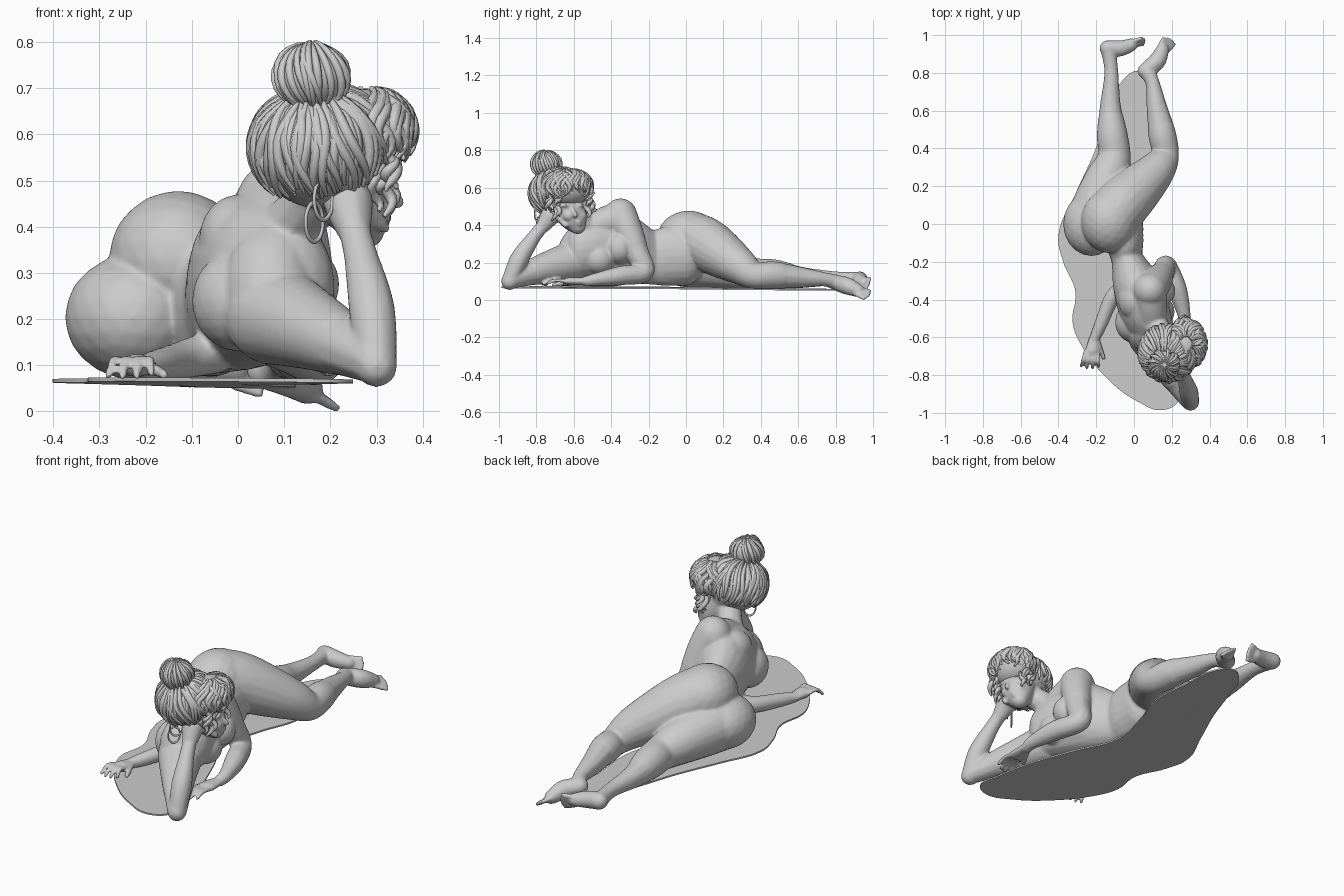
import bpy, bmesh, math, random
from mathutils import Vector, Matrix

if "Cube" in bpy.data.objects:
    bpy.data.objects.remove(bpy.data.objects["Cube"])

random.seed(4)
bm = bmesh.new()


def ball(p, r):
    r = r if len(r) == 3 else (r[0],) * 3
    m = Matrix.Translation(p) @ Matrix.Diagonal((*r, 1))
    bmesh.ops.create_icosphere(bm, subdivisions=3 if max(r) > 0.07 else 2, radius=1, matrix=m)


def spline(a, b, c, d, t):
    return 0.5 * (2 * b + (c - a) * t + (2 * a - 5 * b + 4 * c - d) * t * t
                  + (3 * b - a - 3 * c + d) * t ** 3)


def sweep(pts, steps=8):
    """Run a changing ellipsoid along a smooth path of (x, y, z, radius...)"""
    n = len(pts)
    for i in range(n - 1):
        q = [pts[max(0, min(n - 1, i + k))] for k in (-1, 0, 1, 2)]
        for s in range(steps + (i == n - 2)):
            v = [spline(*col, s / steps) for col in zip(*q)]
            ball(v[:3], v[3:])


def digits(start, end, side, count, width, r, drop=0.0):
    """Row of fingers or toes fanned across a side direction"""
    a, b, s = Vector(start), Vector(end), Vector(side).normalized()
    for i in range(count):
        k = i / (count - 1) - 0.5
        mid = (a + b) / 2 + s * k * width * 1.2 + Vector((0, 0, drop))
        tip = a.lerp(b, 1 - 0.6 * k * k - 0.1 * k) + s * k * width * 1.4
        sweep([(*(a + s * k * width), r), (*mid, r), (*tip, r * 0.85)], 6)


# Torso from pelvis to upper chest
sweep([(-.07, -.01, .24, .12, .12, .165), (-.05, -.1, .235, .1, .1, .16),
       (-.035, -.19, .23, .085, .09, .148),
       (.02, -.34, .28, .13, .12, .19), (.06, -.47, .285, .135, .11, .18),
       (.09, -.55, .27, .12, .1, .15)], 12)
# Buttocks
ball((-.13, .015, .33), (.15, .17, .148))
ball((-.225, 0, .205), (.15, .17, .136))
# Breasts
ball((.14, -.355, .275), (.08, .075, .085))
ball((.135, -.465, .22), (.08, .085, .085))
# Shoulder blades and slope from neck to both shoulders
ball((.0, -.4, .37), (.085, .11, .1))
ball((.0, -.52, .24), (.1, .11, .11))
sweep([(.08, -.35, .44, .09), (.09, -.44, .41, .085), (.1, -.53, .37, .075)])
sweep([(.1, -.52, .36, .08), (.07, -.57, .29, .1), (.08, -.6, .21, .105)])
# Neck and head
sweep([(.09, -.5, .36, .08), (.14, -.57, .43, .063), (.2, -.64, .5, .065)])
ball((.2, -.665, .56), (.125, .13, .125))
sweep([(.225, -.645, .53, .1, .1, .09), (.258, -.61, .455, .078, .08, .08),
       (.275, -.58, .39, .043, .045, .04)])
# Nose, brow, lips, cheeks
sweep([(.33, -.61, .49, .011), (.348, -.592, .452, .014)])
for dy in (-.035, .035):
    ball((.318 - dy * .3, -.61 + dy, .505), (.018, .03, .01))
    ball((.305 - dy * .4, -.595 + dy, .45), (.027, .03, .03))
ball((.322, -.577, .418), (.013, .02, .007))
ball((.317, -.572, .403), (.013, .016, .008))

# Upper thigh, calf and foot
sweep([(-.12, .03, .325, .147), (-.065, .1, .3, .145), (.015, .18, .25, .13),
       (.115, .28, .185, .1), (.165, .36, .132, .073), (.15, .47, .132, .074),
       (.12, .62, .12, .056), (.1, .74, .11, .039), (.075, .8, .095, .043)], 10)
sweep([(.06, .81, .09, .043), (.12, .86, .075, .048), (.15, .92, .05, .036)])
digits((.15, .92, .045), (.19, .975, .025), (-.7, .5, .5), 5, .055, .012)
# Lower thigh, calf and foot
sweep([(-.215, .02, .205, .14), (-.185, .12, .192, .132), (-.15, .22, .175, .118),
       (-.105, .35, .14, .088), (-.115, .47, .135, .082), (-.125, .62, .12, .058),
       (-.12, .8, .115, .039), (-.135, .92, .11, .042)], 10)
sweep([(-.14, .93, .11, .044), (-.07, .93, .1, .044), (-.01, .95, .09, .034)])
digits((-.01, .955, .085), (.055, .97, .075), (0, .45, 1), 5, .06, .012)

# Raised shoulder arm, resting forearm and hand
sweep([(.085, -.35, .455, .088), (.115, -.315, .38, .08), (.15, -.26, .25, .065),
       (.175, -.225, .15, .055), (.23, -.35, .13, .053), (.265, -.48, .11, .036),
       (.265, -.53, .1, .03)])
sweep([(.265, -.53, .1, .03, .03, .022), (.255, -.62, .1, .042, .04, .022)])
digits((.25, -.64, .1), (.23, -.765, .085), (1, 0, 0), 4, .064, .0115, .012)
sweep([(.235, -.57, .1, .017), (.19, -.65, .085, .012)])
# Propping arm and fist under the cheek
sweep([(.08, -.6, .21, .11), (.185, -.77, .165, .08), (.285, -.92, .115, .054),
       (.3, -.94, .105, .045), (.29, -.89, .22, .052), (.265, -.81, .34, .038),
       (.25, -.76, .4, .036)])
sweep([(.25, -.76, .4, .04), (.24, -.725, .45, .055, .045, .05)])
digits((.265, -.7, .46), (.29, -.66, .41), (.7, .5, -.5), 4, .07, .014)
# Arm behind the back with hand on the base
sweep([(-.05, -.33, .13, .05), (-.12, -.4, .112, .043), (-.175, -.53, .1, .036),
       (-.21, -.61, .095, .027)])
sweep([(-.21, -.61, .095, .03, .03, .022), (-.22, -.67, .1, .04, .035, .026)])
digits((-.225, -.68, .105), (-.235, -.765, .075), (1, -.1, 0), 4, .066, .0115, .02)
sweep([(-.19, -.63, .095, .016), (-.16, -.71, .08, .012)])

me = bpy.data.meshes.new("reclining_figure")
bm.to_mesh(me)
bm.free()
figure = bpy.data.objects.new("reclining_figure", me)
bpy.context.collection.objects.link(figure)
rm = figure.modifiers.new("fuse", 'REMESH')
rm.mode, rm.voxel_size, rm.use_smooth_shade = 'VOXEL', .0065, True
sm = figure.modifiers.new("soften", 'SMOOTH')
sm.factor, sm.iterations = .5, 9


def solid(name, loc, scale):
    bpy.ops.mesh.primitive_uv_sphere_add(segments=40, ring_count=24, location=loc)
    o = bpy.context.object
    o.name, o.scale = name, scale
    bpy.ops.object.shade_smooth()


def strands(name, lines, depth):
    cu = bpy.data.curves.new(name, 'CURVE')
    cu.dimensions, cu.bevel_depth, cu.bevel_resolution, cu.use_fill_caps = '3D', depth, 1, True
    for line in lines:
        sp = cu.splines.new('POLY')
        sp.points.add(len(line) - 1)
        for i, (pt, p) in enumerate(zip(sp.points, line)):
            t = i / (len(line) - 1)
            pt.co, pt.radius = (*p, 1), .35 + .8 * math.sin(math.pi * t)
        sp.use_smooth = True
    bpy.context.collection.objects.link(bpy.data.objects.new(name, cu))


def on_shell(c, r, d, lift):
    return c + Vector(x * y for x, y in zip(d, r)) * lift


# Hair mass with locks combed from the bun over the skull
hair_c, hair_r = Vector((.18, -.68, .57)), Vector((.143, .145, .13))
solid("hair", hair_c, hair_r)
pole = Vector((-.15, -.3, .9)).normalized()
face = Vector((.85, .45, -.5)).normalized()
u = (face - pole * face.dot(pole)).normalized()
w = pole.cross(u)
locks = []
for i in range(110):
    ang = (i + random.uniform(-.4, .4)) * math.tau / 110
    reach = 2.05 - 1.05 * max(0, math.cos(ang)) ** 3 + random.uniform(-.15, .15)
    lift, phase = random.uniform(.99, 1.07), random.uniform(0, 6)
    line = []
    for k in range(13):
        th = .3 + (reach - .3) * k / 12
        a = ang + .1 * math.sin(th * 3 + phase)
        d = pole * math.cos(th) + (u * math.cos(a) + w * math.sin(a)) * math.sin(th)
        line.append(on_shell(hair_c, hair_r, d, lift))
    locks.append(line)
strands("hair_locks", locks, .011)

# Full fringe puffed over the brow, with wavy locks falling at both temples
fringe_c, fringe_r = Vector((.275, -.635, .6)), Vector((.1, .125, .098))
solid("fringe", fringe_c, fringe_r)
waves = []
for i in range(60):
    a0 = (i / 59 - .5) * 3.7
    reach, phase = 1.75 + .35 * min(1, abs(a0)) + random.uniform(-.2, .2), random.uniform(0, 6)
    line = []
    for k in range(13):
        th = .3 + (reach - .3) * k / 12
        a = .55 + a0 + .22 * math.sin(th * 4 + phase)
        d = Vector((math.sin(th) * math.cos(a), math.sin(th) * math.sin(a), math.cos(th)))
        line.append(on_shell(fringe_c, fringe_r, d, 1.02 + .06 * math.sin(th * 3 + phase * 2)))
    waves.append(line)
for c in (Vector((.27, -.53, .52)), Vector((.31, -.71, .52))):
    for i in range(14):
        p = c + Vector([random.uniform(-.03, .03) for _ in range(3)])
        n = random.uniform(.06, .11)
        waves.append([p + Vector((.012 * math.sin(k * .7 + i), .015 * math.cos(k * .6 + i),
                                  .03 - n * k / 10)) for k in range(11)])
strands("fringe_locks", waves, .0115)

# Bun with loosely wound strands
bun_c = Vector((.16, -.745, .725))
solid("bun", bun_c, (.076, .074, .07))
coils = []
for i in range(28):
    a0, lift = i * math.tau / 28, random.uniform(.97, 1.08)
    twist, phase = random.uniform(.1, .5), random.uniform(0, 6)
    coils.append([bun_c + Vector((.077 * math.sin(t) * math.cos(a0 + twist * t),
                                  .075 * math.sin(t) * math.sin(a0 + twist * t),
                                  .071 * math.cos(t))) * (lift + .03 * math.sin(3 * t + phase))
                  for t in [.15 + 2.5 * k / 10 for k in range(11)]])
strands("bun_strands", coils, .008)

# Earring hoops
for loc, r in (((.185, -.785, .46), .032), ((.165, -.775, .41), .03)):
    bpy.ops.mesh.primitive_torus_add(location=loc, rotation=(math.pi / 2, 0, .9), major_radius=r,
                                     minor_radius=.004, major_segments=32, minor_segments=8)
    bpy.context.object.name = "earring"
    bpy.context.object.scale.y = 1.4
    bpy.ops.object.shade_smooth()

# Thin wavy base
outline = [(-.4, -.06), (-.31, .16), (-.21, .38), (-.13, .6), (-.06, .76), (.03, .81), (.09, .74),
           (.11, .55), (.12, .32), (.05, .1), (.01, -.12), (.1, -.35), (.19, -.6), (.23, -.8),
           (.24, -.93), (.15, -.985), (.02, -.94), (-.13, -.83), (-.28, -.64), (-.325, -.52),
           (-.31, -.36), (-.375, -.2)]
cu = bpy.data.curves.new("base", 'CURVE')
cu.dimensions, cu.fill_mode, cu.extrude, cu.resolution_u = '2D', 'BOTH', .004, 8
sp = cu.splines.new('BEZIER')
sp.bezier_points.add(len(outline) - 1)
for bp, (x, y) in zip(sp.bezier_points, outline):
    bp.co = (x, y, 0)
    bp.handle_left_type = bp.handle_right_type = 'AUTO'
sp.use_cyclic_u = True
base = bpy.data.objects.new("base", cu)
base.location, base.rotation_euler = (0, 0, .061), (-.008, .012, 0)
bpy.context.collection.objects.link(base)
